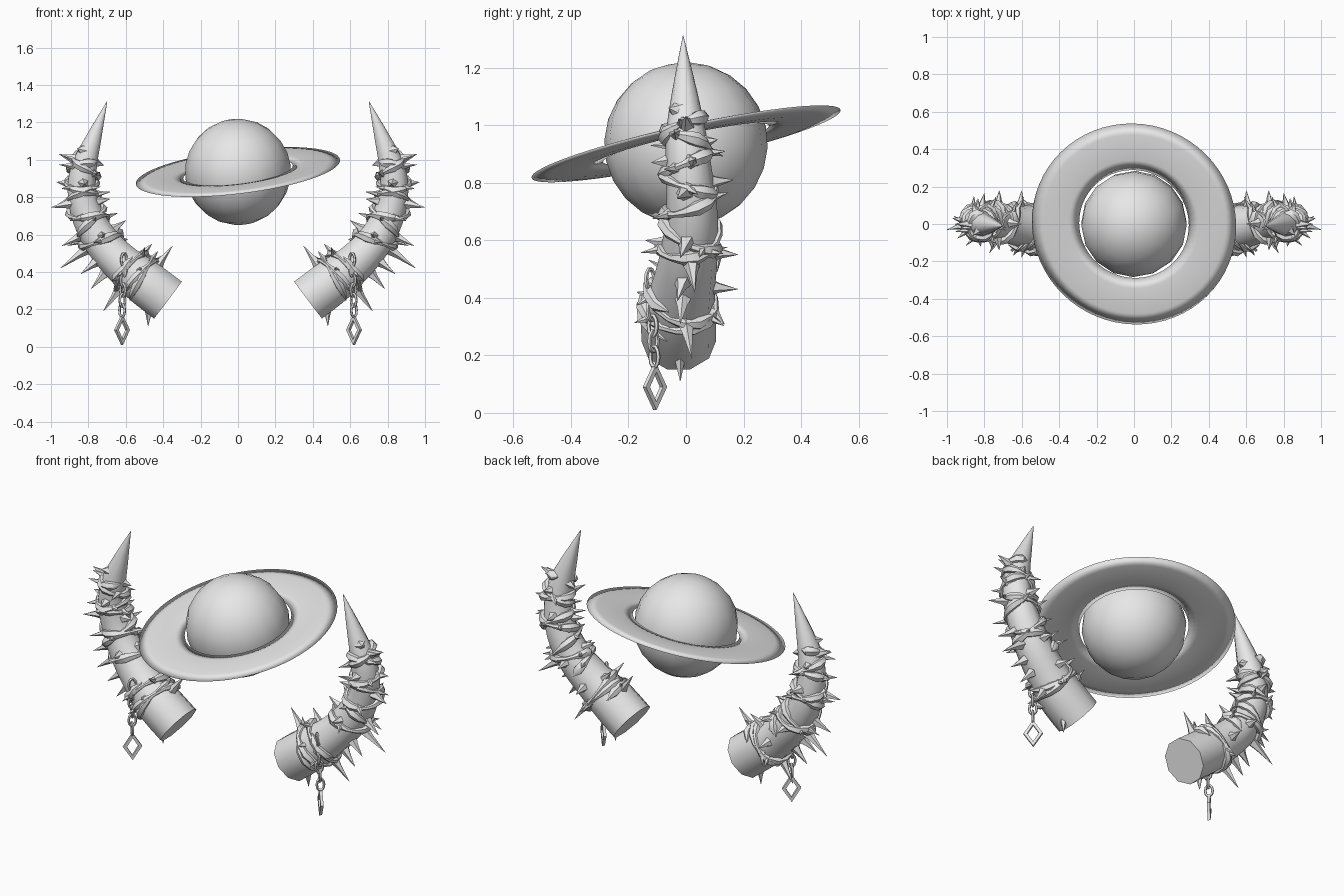
import bpy, bmesh, math, random
from mathutils import Vector, Matrix

if "Cube" in bpy.data.objects:
    bpy.data.objects.remove(bpy.data.objects["Cube"])

random.seed(4)
grey = bpy.data.materials.new("plain_grey")
grey.diffuse_color = (0.8, 0.8, 0.8, 1)
grey.use_nodes = True
grey.node_tree.nodes["Principled BSDF"].inputs["Base Color"].default_value = grey.diffuse_color


def make(name, verts, faces, angle=None):
    me = bpy.data.meshes.new(name)
    me.from_pydata([tuple(v) for v in verts], [], faces)
    bm = bmesh.new()
    bm.from_mesh(me)
    bmesh.ops.recalc_face_normals(bm, faces=bm.faces)
    bm.to_mesh(me)
    bm.free()
    me.materials.append(grey)
    ob = bpy.data.objects.new(name, me)
    bpy.context.collection.objects.link(ob)
    if angle:
        bpy.ops.object.select_all(action='DESELECT')
        ob.select_set(True)
        bpy.context.view_layer.objects.active = ob
        bpy.ops.object.shade_smooth_by_angle(angle=math.radians(angle))
    return ob


def make_pair(name, parts, angle=None):
    """Merge parts and build a right and a left copy."""
    verts, faces = [], []
    for v, f in parts:
        n = len(verts)
        verts += v
        faces += [[i + n for i in p] for p in f]
    for side, s in (("right", 1), ("left", -1)):
        make(f"{name}_{side}", [(v[0] * s, v[1], v[2]) for v in verts], faces, angle)


def sweep(pts, radii, refs, sides, closed=False):
    """Tube along pts; refs give the cross-section direction."""
    n, verts, faces = len(pts), [], []
    for i, p in enumerate(pts):
        a, b = (pts[i - 1], pts[(i + 1) % n]) if closed else (pts[max(i - 1, 0)], pts[min(i + 1, n - 1)])
        t = (b - a).normalized()
        u = (refs[i] - t * refs[i].dot(t)).normalized()
        w = t.cross(u)
        for k in range(sides):
            c = math.tau * k / sides
            verts.append(p + (u * math.cos(c) + w * math.sin(c)) * radii[i])
    for i in range(n if closed else n - 1):
        j = (i + 1) % n
        for k in range(sides):
            m = (k + 1) % sides
            faces.append([i * sides + k, i * sides + m, j * sides + m, j * sides + k])
    if not closed:
        faces.append(list(range(sides)))
        faces.append(list(range((n - 1) * sides, n * sides)))
    return verts, faces


def spike(base, tip, r, sides=5):
    """Slightly hollow-sided thorn."""
    d = tip - base
    ref = d.orthogonal()
    pts = [base, base + d * 0.4, tip]
    return sweep(pts, [r, r * 0.5, 0.001], [ref] * 3, sides)


# Planet and ring, sharing one tilt
tilt = Vector((0, 0, 1)).rotation_difference(Vector((-0.12, -0.22, 1))).to_matrix().to_4x4()
place = Matrix.Translation((0, 0, 0.935)) @ tilt


def lathe(name, profile, seg, closed, angle):
    n = len(profile)
    verts = [Vector((r * math.cos(math.tau * k / seg), r * math.sin(math.tau * k / seg), z))
             for k in range(seg) for r, z in profile]
    faces = []
    for k in range(seg):
        a, b = k * n, (k + 1) % seg * n
        for i in range(n if closed else n - 1):
            j = (i + 1) % n
            faces.append([a + i, a + j, b + j, b + i])
    ob = make(name, [place @ v for v in verts], faces, angle)
    bm = bmesh.new()
    bm.from_mesh(ob.data)
    bmesh.ops.remove_doubles(bm, verts=bm.verts, dist=0.0005)
    bmesh.ops.recalc_face_normals(bm, faces=bm.faces)
    bm.to_mesh(ob.data)
    bm.free()


R = 0.284
lathe("planet", [(R * math.sin(math.pi * i / 12), R * math.cos(math.pi * i / 12)) for i in range(13)],
      16, False, 60)
lathe("planet_ring", [(0.295, 0), (0.35, 0.008), (0.42, 0.011), (0.49, 0.008), (0.55, 0),
                      (0.49, -0.008), (0.42, -0.011), (0.35, -0.008)], 64, True, 180)

# Horn spine: x, y, z, radius
keys = [Vector(k) for k in ((0.375, -0.025, 0.25, 0.13), (0.50, -0.025, 0.345, 0.128),
                            (0.61, -0.01, 0.435, 0.112), (0.72, 0.01, 0.55, 0.1),
                            (0.80, 0.02, 0.69, 0.09), (0.835, 0.01, 0.84, 0.08),
                            (0.82, 0.0, 0.97, 0.07), (0.77, -0.005, 1.12, 0.043),
                            (0.70, -0.01, 1.312, 0.001))]


def spine(t):
    """Smooth point and radius at key position t."""
    i = min(int(t), len(keys) - 2)
    f = t - i
    a, b, c, d = (keys[max(0, min(len(keys) - 1, i + k))] for k in (-1, 0, 1, 2))
    q = 0.5 * (2 * b + (c - a) * f + (2 * a - 5 * b + 4 * c - d) * f * f + (3 * b - a - 3 * c + d) * f ** 3)
    return q.xyz, max(q.w, 0.001)


Y = Vector((0, 1, 0))
samples = [spine(i * 8 / 32) for i in range(33)]
horn = sweep([p for p, r in samples], [r for p, r in samples], [Y] * 33, 10)
make_pair("horn", [horn], 50)


# Thorny vines winding round the horn
def winding(t0, t1, turns, phase, thick):
    n = int(abs(turns) * 14)
    pts, refs = [], []
    for i in range(n + 1):
        t = t0 + (t1 - t0) * i / n
        p, r = spine(t)
        tan = (spine(t + 0.05)[0] - spine(t - 0.05 if t > 0.05 else 0)[0]).normalized()
        u = (Y - tan * Y.dot(tan)).normalized()
        c = phase + math.tau * turns * i / n
        out = u * math.cos(c) + tan.cross(u) * math.sin(c)
        pts.append(p + out * (r + 0.002))
        refs.append(out)
    radii = [thick * (0.75 + 0.35 * math.sin(i * 1.3)) for i in range(n + 1)]
    radii[0] = radii[-1] = 0.002
    return pts, radii, refs


vines, thorns = [], []
for t0, t1, turns, phase, thick in ((1.05, 1.9, 1.6, 0.5, 0.024), (1.9, 1.0, 1.3, 2.5, 0.022),
                                    (2.6, 6.4, 4.0, 0.0, 0.026), (2.9, 6.3, -3.0, 2.0, 0.025)):
    pts, radii, refs = winding(t0, t1, turns, phase, thick)
    vines.append(sweep(pts, radii, refs, 6))
    for i in range(2, len(pts) - 2, 5):
        along = (pts[i + 1] - pts[i - 1]).normalized()
        d = (refs[i] + along * random.uniform(-0.9, 0.9)).normalized()
        thorns.append(spike(pts[i] - d * 0.015, pts[i] + d * random.uniform(0.05, 0.085), 0.024))
make_pair("vine", vines, 50)

# Large thorns, given by their tips
tips = ((0.957, 0.0, 1.03), (1.0, -0.03, 0.745), (0.95, 0.03, 0.42), (0.97, 0.03, 0.88),
        (0.717, 0.02, 0.97), (0.684, -0.02, 0.79), (0.60, 0.0, 0.675), (0.35, 0.0, 0.54),
        (0.785, -0.02, 0.31), (0.48, -0.02, 0.11), (0.72, 0.02, 0.19), (0.84, -0.03, 0.39),
        (0.86, -0.06, 1.06), (0.80, 0.165, 0.81), (0.72, 0.18, 0.55), (0.60, 0.18, 0.43),
        (0.72, -0.14, 0.60), (0.82, -0.12, 0.87), (0.52, -0.17, 0.42), (0.86, 0.11, 0.95),
        (0.46, 0.05, 0.55), (0.94, -0.02, 0.54))
dense = [spine(i * 0.1) for i in range(8, 66)]
for t in tips:
    tip = Vector(t)
    p, r = min(dense, key=lambda q: (q[0] - tip).length)
    thorns.append(spike(p + (tip - p).normalized() * r * 0.75, tip, 0.036))
make_pair("thorns", thorns, 35)

# Hanging chain of alternating oval links
links = []
for i in range(6):
    c = Vector((0.61 + 0.002 * i, -0.125 + 0.003 * i, 0.465 - 0.054 * i))
    a = math.radians(-45 + 90 * (i % 2))
    side = Vector((math.cos(a), math.sin(a), 0))
    loop = [c + side * 0.02 * math.cos(math.tau * k / 10) + Vector((0, 0, 0.036 * math.sin(math.tau * k / 10)))
            for k in range(10)]
    links.append(sweep(loop, [0.0075] * 10, [side.cross(Vector((0, 0, 1)))] * 10, 5, True))
make_pair("chain", links, 60)

# Open diamond pendant
side = Vector((1, -1, 0)).normalized()
c = Vector((0.62, -0.108, 0.09))
verts, faces = [], []
nrm = Vector((1, 1, 0)).normalized() * 0.008
for w, h in ((0.052, 0.08), (0.032, 0.052)):
    for s in (1, -1):
        verts += [c + side * x * w + Vector((0, 0, z * h)) + nrm * s
                  for x, z in ((1, 0), (0, 1), (-1, 0), (0, -1))]
for k in range(4):
    m = (k + 1) % 4
    for a, b in ((0, 4), (4, 12), (12, 8), (8, 0)):
        faces.append([a + k, a + m, b + m, b + k])
make_pair("pendant", [(verts, faces)])
